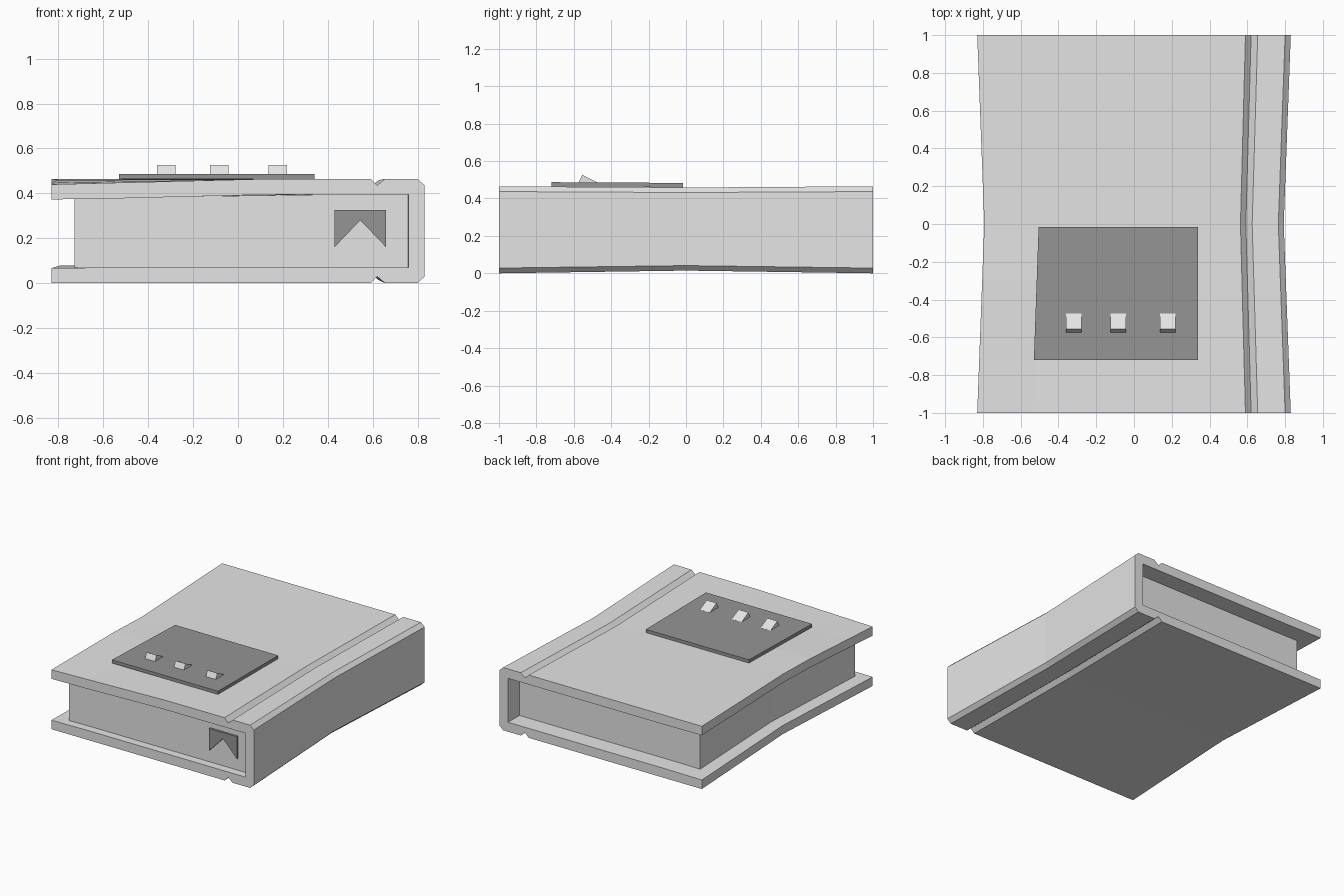
import bpy, bmesh

if "Cube" in bpy.data.objects:
    bpy.data.objects.remove(bpy.data.objects["Cube"])

MID_Z = 0.2325


def material(name, value):
    m = bpy.data.materials.new(name)
    m.diffuse_color = (value, value, value, 1)
    m.use_nodes = True
    m.node_tree.nodes["Principled BSDF"].inputs["Base Color"].default_value = m.diffuse_color
    return m


LIGHT = material("light grey", 0.78)
DARK = material("dark grey", 0.30)


def bend(x, y, z):
    """Pinch the book towards its middle and droop the front left corner."""
    s = 0.955 + 0.045 * abs(y)
    drop = 0.0
    if z > 0.3 and y < 0:
        across = min(1, max(0, (0.15 - x) / 0.98))
        drop = 0.025 * across * max(0, (-y - 0.3) / 0.7)
    lift = 0.004 * (1 - abs(y))
    return (x * s, y, MID_Z + (z - MID_Z) * s + lift - drop)


def loft(name, sections, mat):
    """Join matching closed outlines into a capped solid."""
    bm = bmesh.new()
    rings = [[bm.verts.new(p) for p in sec] for sec in sections]
    n = len(rings[0])
    for a, b in zip(rings, rings[1:]):
        for i in range(n):
            j = (i + 1) % n
            bm.faces.new((a[i], a[j], b[j], b[i]))
    bm.faces.new(rings[0])
    bm.faces.new(rings[-1])
    bmesh.ops.recalc_face_normals(bm, faces=bm.faces)
    mesh = bpy.data.meshes.new(name)
    bm.to_mesh(mesh)
    bm.free()
    mesh.materials.append(mat)
    obj = bpy.data.objects.new(name, mesh)
    bpy.context.collection.objects.link(obj)
    return obj


# Cover: C-shaped profile with hinge grooves, mirrored top to bottom
outer = [(-0.83, 0.465), (-0.53, 0.465), (0.1, 0.465), (0.59, 0.465),
         (0.62, 0.435), (0.655, 0.465), (0.80, 0.465), (0.83, 0.437)]
inner = [(0.76, 0.395), (0.1, 0.395), (-0.53, 0.395), (-0.83, 0.398)]
flip = lambda pts: [(x, 0.465 - z) for x, z in reversed(pts)]
profile = outer + flip(outer) + flip(inner) + inner
loft("cover", [[bend(x, y, z) for x, z in profile]
               for y in (-1, -0.72, -0.3, 0, 1)], LIGHT)

# Page block, set back from the cover edges
block = [(-0.73, 0.065), (0.765, 0.065), (0.765, 0.40), (-0.73, 0.40)]
loft("pages", [[bend(x, y, z) for x, z in block]
               for y in (-0.94, 0, 0.87)], LIGHT)

# Dark plate on the front cover
loft("cover_plate", [[(l, y, z), (0.34, y, z), (0.34, y, z + 0.024), (l, y, z + 0.024)]
                     for y, l, z in ((-0.72, -0.53, 0.463), (-0.015, -0.505, 0.459))],
     DARK)

# Three wedge studs on the plate
wedge = [(-0.578, 0.478), (-0.555, 0.526), (-0.475, 0.486), (-0.475, 0.478)]
for x in (-0.32, -0.083, 0.178):
    loft("stud", [[(x + dx, y, z) for y, z in wedge] for dx in (-0.041, 0.041)], LIGHT)

# Swallow-tailed bookmark at the front end of the pages
tail = [(0.43, 0.325), (0.43, 0.16), (0.545, 0.28), (0.66, 0.16), (0.66, 0.325)]
loft("bookmark", [[(x, y, z) for x, z in tail] for y in (-0.955, -0.92)], DARK)
